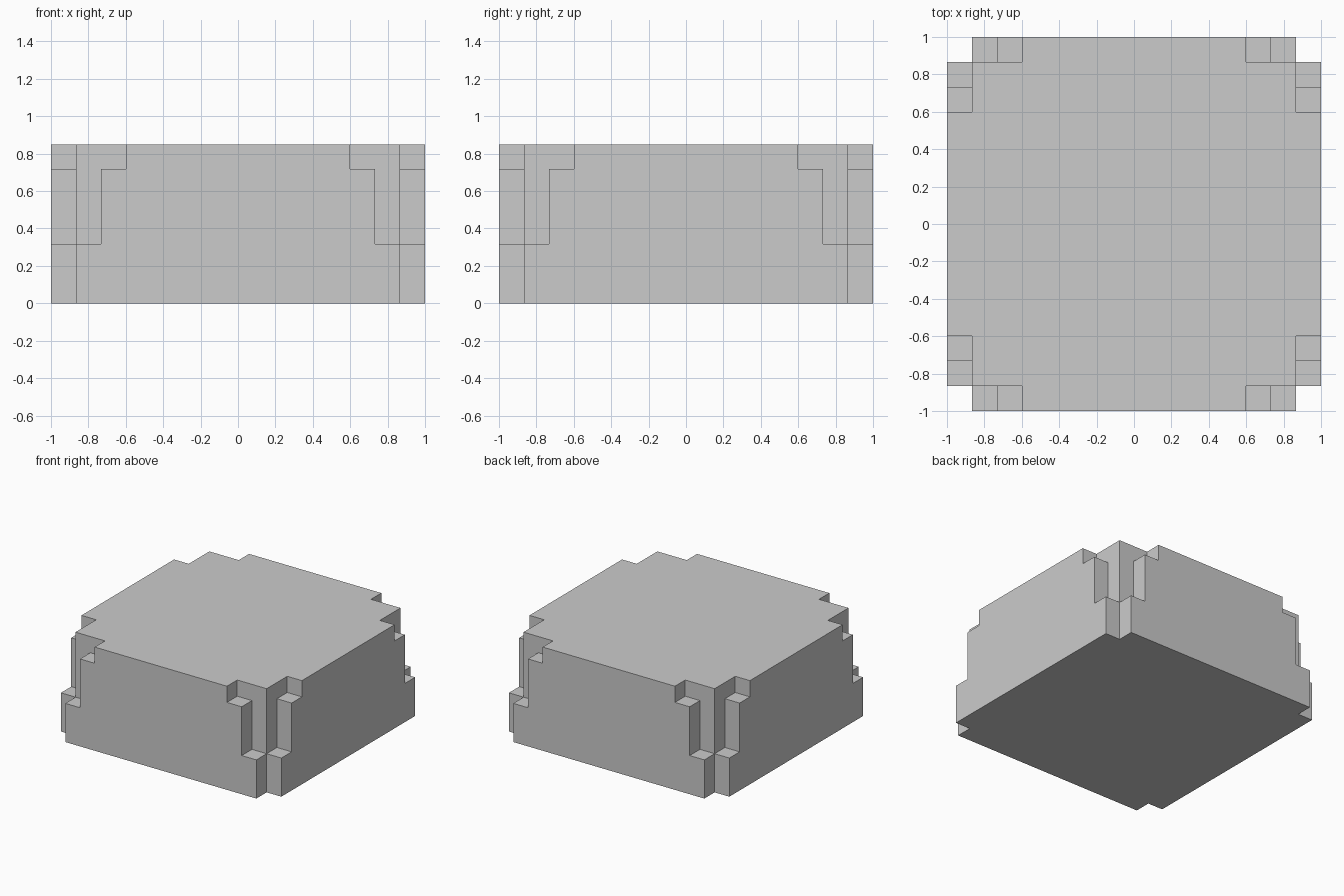
import bpy, bmesh
from mathutils import Matrix

if "Cube" in bpy.data.objects:
    bpy.data.objects.remove(bpy.data.objects["Cube"])

T = 2 / 15                      # panel thickness and step width
H, STEP2, STEP1 = 0.85, 0.717, 0.317
CORE = 1 - T


def prism(name, half, depth, angle=0.0):
    """Extrude an x-z profile (right half given, mirrored) along y from -depth to depth."""
    outline = half + [(-x, z) for x, z in reversed(half)]
    bm = bmesh.new()
    face = bm.faces.new([bm.verts.new((x, -depth, z)) for x, z in outline])
    ext = bmesh.ops.extrude_face_region(bm, geom=[face])
    moved = [v for v in ext["geom"] if isinstance(v, bmesh.types.BMVert)]
    bmesh.ops.translate(bm, verts=moved, vec=(0, 2 * depth, 0))
    bmesh.ops.rotate(bm, verts=bm.verts, matrix=Matrix.Rotation(angle, 3, 'Z'))
    bmesh.ops.recalc_face_normals(bm, faces=bm.faces)
    mesh = bpy.data.meshes.new(name)
    bm.to_mesh(mesh)
    bm.free()
    obj = bpy.data.objects.new(name, mesh)
    bpy.context.collection.objects.link(obj)
    return obj


# Square core block
block = prism("stepped_block", [(CORE, 0), (CORE, H)], CORE)

# Stepped panels: one slab for front and back, one for left and right
stepped = [(CORE, 0), (CORE, STEP1), (CORE - T, STEP1), (CORE - T, STEP2),
           (CORE - 2 * T, STEP2), (CORE - 2 * T, H)]
slabs = [prism("front_back_panels", stepped, 1),
         prism("side_panels", stepped, 1, 1.5707963267948966)]

# Fuse into one solid
bpy.context.view_layer.objects.active = block
for slab in slabs:
    mod = block.modifiers.new("union", 'BOOLEAN')
    mod.operation, mod.solver, mod.object = 'UNION', 'EXACT', slab
    bpy.ops.object.modifier_apply(modifier=mod.name)
    bpy.data.objects.remove(slab)

# Merge flat faces left by the union
bm = bmesh.new()
bm.from_mesh(block.data)
bmesh.ops.remove_doubles(bm, verts=bm.verts, dist=1e-4)
bmesh.ops.dissolve_limit(bm, angle_limit=0.01, verts=bm.verts, edges=bm.edges)
bm.to_mesh(block.data)
bm.free()
